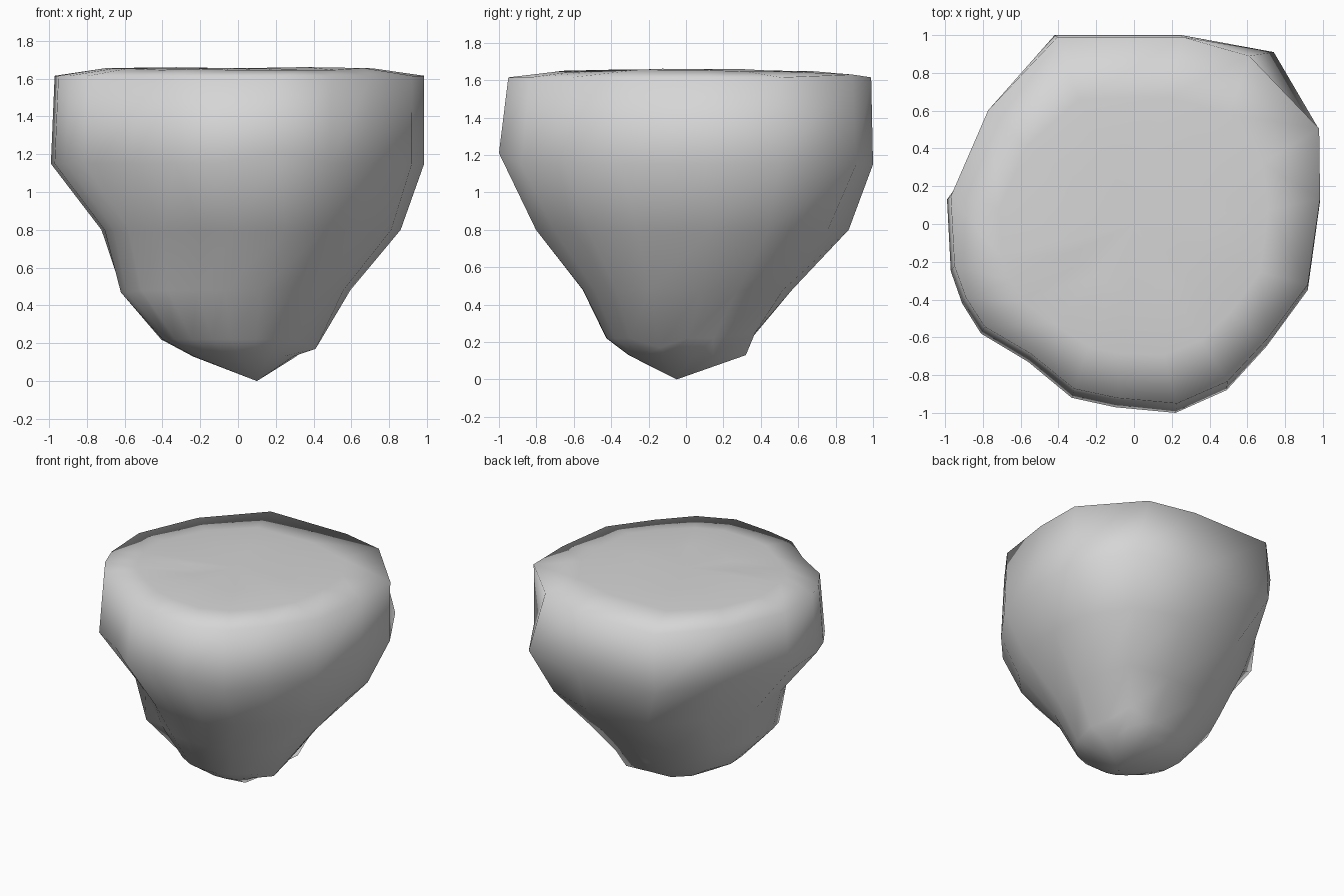
import bpy, bmesh, random
from mathutils import Vector

random.seed(4)
cube = bpy.data.objects.get("Cube")
if cube:
    bpy.data.objects.remove(cube, do_unlink=True)

stone = bpy.data.materials.new("grey stone")
stone.use_nodes = True
colour = (0.67, 0.67, 0.67, 1)
stone.diffuse_color = colour
stone.node_tree.nodes["Principled BSDF"].inputs["Base Color"].default_value = colour

# Irregular plan outline, anticlockwise from the left side
outline = [(.98, .5), (.74, .91), (.25, 1), (-.42, 1), (-.79, .6), (-.99, .13),
           (-.97, -.25), (-.91, -.42), (-.81, -.58), (-.56, -.73), (-.33, -.92),
           (-.1, -.97), (.22, -1), (.49, -.88), (.7, -.65), (.92, -.35), (.985, .12)]

# Levels from the underside to the top: x extent, y extent, height, roundness
levels = [(-.24, .31, -.31, .31, .13, .8),
          (-.41, .42, -.43, .36, .22, .8),
          (-.62, .60, -.56, .58, .48, .7),
          (-.73, .87, -.81, .88, .80, .4),
          (-1, 1, -1, 1, 1.15, 0),
          (-.98, 1, -.95, .99, 1.615, 0),
          (-.72, .72, -.70, .68, 1.65, .4),
          (-.36, .38, -.36, .36, 1.655, .6)]

# Corners that jut out or sink in, by level and outline point
corners = {(0, 1): (.3, .32, .13),        # back left spur under the base
           (1, 1): (.35, .37, .25),
           (2, 1): (.47, .52, .48),
           (1, 15): (.41, -.14, .17),     # left spur under the base
           (2, 6): (-.62, -.2, .47),      # front right shoulder
           (2, 7): (-.59, -.32, .47),
           (2, 8): (-.51, -.42, .48),
           (4, 4): (-.7, .52, 1.13),      # hollow under the back right rim
           (4, 12): (.22, -1, 1.21),      # front overhang
           (5, 1): (.61, .89, 1.63)}      # chamfered back left rim

bm = bmesh.new()


def ring(level, x0, x1, y0, y1, z, roundness):
    """Fit the outline into the given extents, blended toward an ellipse."""
    verts = []
    for i, xy in enumerate(outline):
        p = Vector(xy)
        p = p.lerp(p.normalized(), roundness)
        wobble = random.uniform(-.007, .007) if z > 1.64 else 0
        spot = ((x0 + x1) / 2 + p.x * (x1 - x0) / 2,
                (y0 + y1) / 2 + p.y * (y1 - y0) / 2, z + wobble)
        verts.append(bm.verts.new(corners.get((level, i), spot)))
    return verts


rings = [ring(n, *level) for n, level in enumerate(levels)]
count = len(outline)
for low, high in zip(rings, rings[1:]):
    for i in range(count):
        j = (i + 1) % count
        bm.faces.new((low[i], low[j], high[j], high[i]))

# Off-centre bottom point and the middle of the top
for loop, point in ((rings[0], (.1, -.05, 0)), (rings[-1], (0, 0, 1.655))):
    tip = bm.verts.new(point)
    for i in range(count):
        bm.faces.new((loop[i], loop[(i + 1) % count], tip))

bmesh.ops.recalc_face_normals(bm, faces=bm.faces)
for face in bm.faces:
    face.smooth = True
mesh = bpy.data.meshes.new("floating_rock")
bm.to_mesh(mesh)
bm.free()
mesh.materials.append(stone)
rock = bpy.data.objects.new("floating_rock", mesh)
bpy.context.collection.objects.link(rock)
